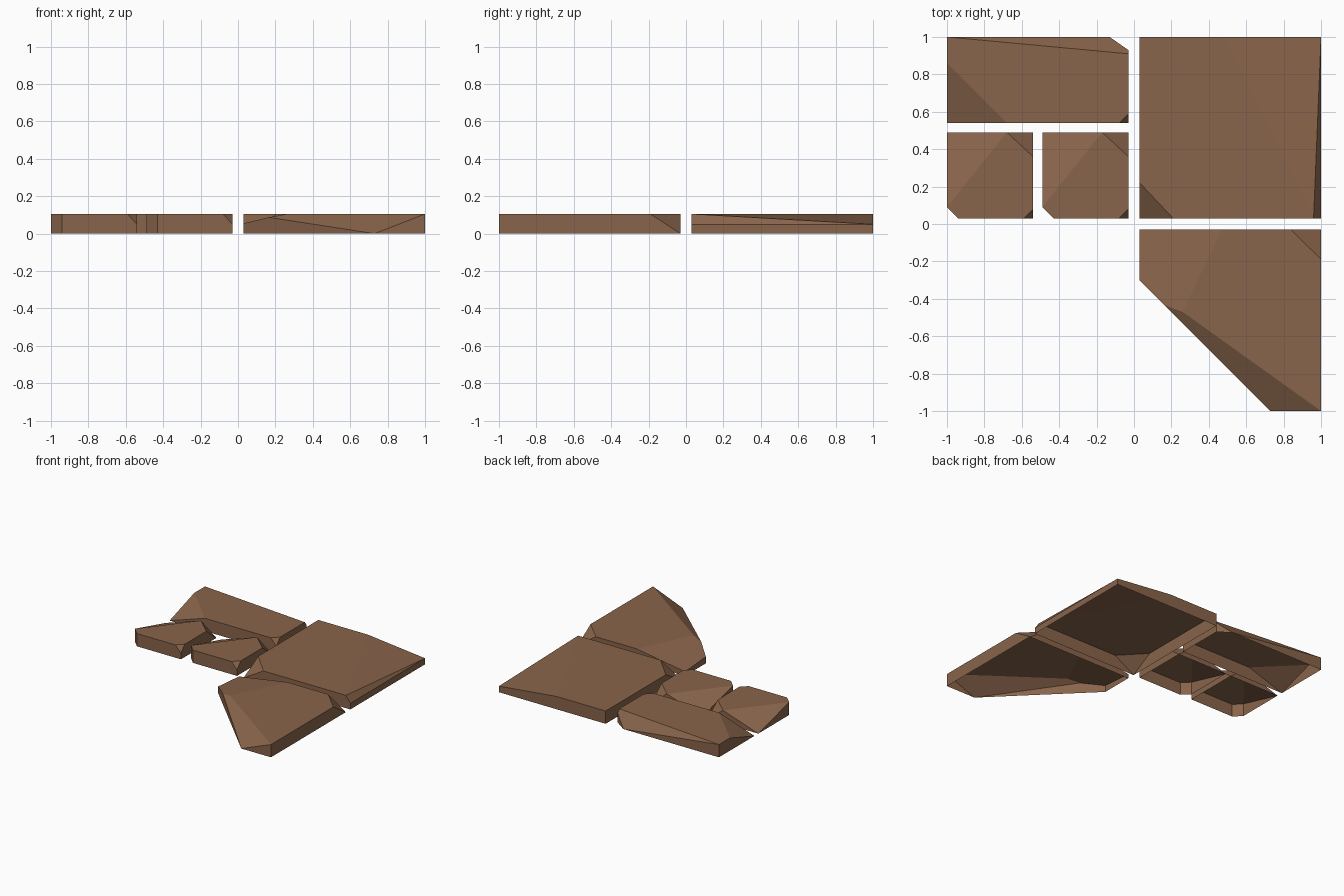
import bpy
import bmesh
from mathutils import Vector

TOP = 0.105

cube = bpy.data.objects.get("Cube")
if cube:
    bpy.data.objects.remove(cube, do_unlink=True)

# One earthy colour for every stone
color = (0.25, 0.128, 0.07, 1.0)
brown = bpy.data.materials.new("stone_brown")
brown.use_nodes = True
brown.diffuse_color = color
shader = brown.node_tree.nodes["Principled BSDF"]
shader.inputs["Base Color"].default_value = color
shader.inputs["Roughness"].default_value = 0.9


def slab(name, outline, cuts, shift=0.0):
    """Extrude an outline, chip it with three-point planes, leave the underside open."""
    bm = bmesh.new()
    base = bm.faces.new([bm.verts.new((x, y, 0)) for x, y in outline])
    top = bmesh.ops.extrude_face_region(bm, geom=[base], use_keep_orig=True)
    verts = [g for g in top["geom"] if isinstance(g, bmesh.types.BMVert)]
    bmesh.ops.translate(bm, verts=verts, vec=(0, 0, TOP))
    bmesh.ops.recalc_face_normals(bm, faces=bm.faces)
    for cut in cuts:
        a, b, c = (Vector(p) for p in cut)
        normal = (b - a).cross(c - a).normalized()
        if normal.z < 0:
            normal.negate()
        geom = bm.verts[:] + bm.edges[:] + bm.faces[:]
        res = bmesh.ops.bisect_plane(bm, geom=geom, dist=0.0005, plane_co=a,
                                     plane_no=normal, clear_outer=True)
        rim = [g for g in res["geom_cut"] if isinstance(g, bmesh.types.BMEdge)]
        bmesh.ops.holes_fill(bm, edges=[e for e in rim if e.is_boundary])
    bmesh.ops.recalc_face_normals(bm, faces=bm.faces)
    under = [f for f in bm.faces if f.calc_center_median().z < 0.001]
    bmesh.ops.delete(bm, geom=under, context="FACES")
    bmesh.ops.translate(bm, verts=bm.verts, vec=(shift, 0, 0))
    mesh = bpy.data.meshes.new(name)
    bm.to_mesh(mesh)
    bm.free()
    mesh.materials.append(brown)
    obj = bpy.data.objects.new(name, mesh)
    bpy.context.collection.objects.link(obj)


# Large square stone: sloped far corner, steep side chip, low inner corner
slab("large_square_stone",
     [(0.03, 0.03), (1, 0.03), (1, 1), (0.03, 1)],
     [[(0.48, 1, TOP), (1, 1, 0.05), (0.96, 0.03, TOP)],
      [(0.96, 0.03, TOP), (1, 1, 0.05), (1, 0.03, 0.05)],
      [(0.03, 0.22, TOP), (0.21, 0.03, TOP), (0.03, 0.03, 0)]])

# Five-sided stone with a broken diagonal edge
slab("five_sided_stone",
     [(0.03, -0.3), (0.73, -1), (1, -1), (1, -0.03), (0.03, -0.03)],
     [[(0.47, -0.03, TOP), (0.26, -0.47, TOP), (0.03, -0.3, 0.055)],
      [(0.26, -0.47, TOP), (1, -1, TOP), (0.73, -1, 0)],
      [(0.84, -0.03, TOP), (1, -0.19, TOP), (1, -0.03, 0)]])

# Long stone along the back
slab("long_stone",
     [(-1, 0.54), (-0.03, 0.54), (-0.03, 0.93), (-0.13, 1), (-1, 1)],
     [[(-1, 1, TOP), (-0.03, 0.91, TOP), (-0.13, 1, 0)],
      [(-1, 0.86, TOP), (-0.68, 0.54, TOP), (-1, 0.54, 0)],
      [(-0.08, 0.54, TOP), (-0.03, 0.59, TOP), (-0.03, 0.54, 0.05)]])

# Two matching small stones
for side, shift in (("right", 0), ("left", 0.51)):
    slab("small_stone_" + side,
         [(-0.94, 0.03), (-0.54, 0.03), (-0.54, 0.49), (-1, 0.49), (-1, 0.09)],
         [[(-0.68, 0.49, TOP), (-1, 0.09, TOP), (-1, 0.49, 0)],
          [(-0.68, 0.49, TOP), (-0.54, 0.36, TOP), (-0.54, 0.49, 0)],
          [(-0.59, 0.03, TOP), (-0.54, 0.08, TOP), (-0.54, 0.03, 0.05)]],
         shift)
